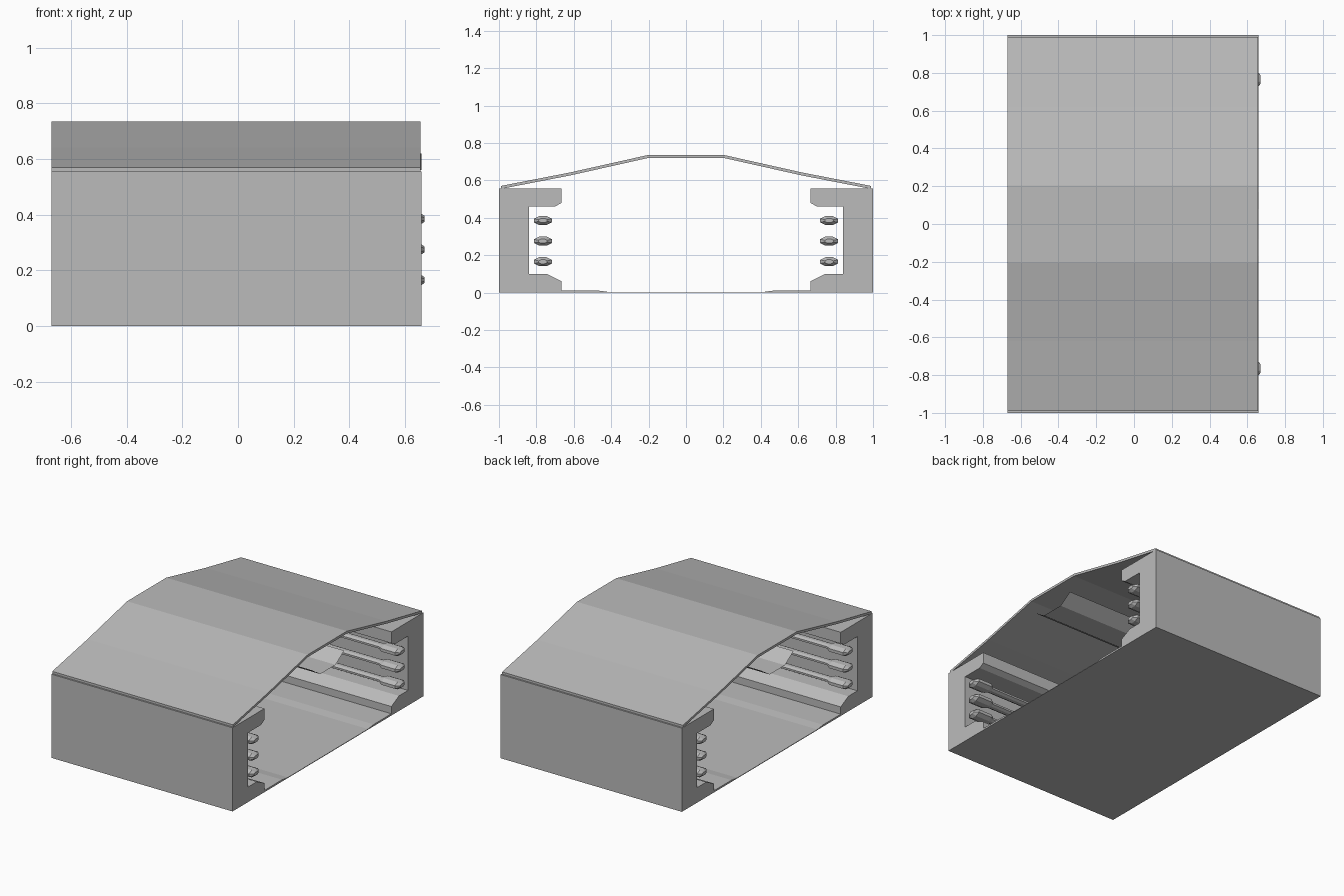
import bpy, bmesh, math

cube = bpy.data.objects.get("Cube")
if cube:
    bpy.data.objects.remove(cube, do_unlink=True)

GREY = (0.5, 0.5, 0.5, 1)
grey = bpy.data.materials.new("plain_grey")
grey.use_nodes = True
grey.diffuse_color = GREY
grey.node_tree.nodes["Principled BSDF"].inputs["Base Color"].default_value = GREY

X0, X1 = -0.67, 0.66


def finish(name, bm, solid=True):
    if solid:
        bmesh.ops.recalc_face_normals(bm, faces=bm.faces)
    mesh = bpy.data.meshes.new(name)
    bm.to_mesh(mesh)
    bm.free()
    mesh.materials.append(grey)
    obj = bpy.data.objects.new(name, mesh)
    bpy.context.collection.objects.link(obj)
    return obj


def extrude_profile(name, points, side=1, x0=X0, x1=X1):
    """Closed (y, z) outline swept along x."""
    bm = bmesh.new()
    face = bm.faces.new([bm.verts.new((x0, side * y, z)) for y, z in points])
    ext = bmesh.ops.extrude_face_region(bm, geom=[face])
    verts = [v for v in ext["geom"] if isinstance(v, bmesh.types.BMVert)]
    bmesh.ops.translate(bm, verts=verts, vec=(x1 - x0, 0, 0))
    return finish(name, bm)


def sheet(name, points, x0=X0, x1=X1):
    """Open (y, z) line swept along x as a thin sheet."""
    bm = bmesh.new()
    rows = [[bm.verts.new((x, y, z)) for x in (x0, x1)] for y, z in points]
    for a, b in zip(rows, rows[1:]):
        bm.faces.new((a[0], a[1], b[1], b[0]))
    return finish(name, bm, False)


def lathe_x(name, stations, y, z, sides=8):
    """Oval rings (x, half width, half height) joined along x."""
    bm = bmesh.new()
    rings = []
    for x, ry, rz in stations:
        angles = [2 * math.pi * (i + 0.5) / sides for i in range(sides)]
        rings.append([bm.verts.new((x, y + ry * math.cos(t), z + rz * math.sin(t)))
                      for t in angles])
    for a, b in zip(rings, rings[1:]):
        for i in range(sides):
            j = (i + 1) % sides
            bm.faces.new((a[i], a[j], b[j], b[i]))
    bm.faces.new(rings[0])
    bm.faces.new(rings[-1])
    return finish(name, bm)


# Side walls: C-shaped channels with chamfered lips
wall = [(1, 0), (1, 0.555), (0.665, 0.555), (0.665, 0.48), (0.70, 0.46),
        (0.84, 0.46), (0.84, 0.10), (0.745, 0.10), (0.665, 0.06), (0.665, 0)]
# Low floor strips tapering towards the middle
strip = [(0.665, 0), (0.665, 0.012), (0.48, 0.012), (0.42, 0.004), (0.42, 0)]
for side, label in ((-1, "front"), (1, "back")):
    extrude_profile(label + "_wall", wall, side)
    extrude_profile(label + "_floor_strip", strip, side)

    # Three pipes in each channel with swollen couplings at both ends
    for n, z in enumerate((0.165, 0.275, 0.385)):
        y = side * 0.765
        lathe_x(f"{label}_pipe_{n + 1}", [(X0 + 0.1, 0.03, 0.016), (X1 - 0.1, 0.03, 0.016)], y, z)
        for end, tip in ((1, 0.67), (-1, 0.67)):
            shape = [(tip, 0.025, 0.012), (tip - 0.02, 0.052, 0.026),
                     (tip - 0.12, 0.052, 0.026), (tip - 0.15, 0.03, 0.016)]
            lathe_x(f"{label}_coupling_{n + 1}_{'left' if end > 0 else 'right'}",
                    [(end * x, ry, rz) for x, ry, rz in shape], y, z)

# Floor slab
extrude_profile("floor", [(-0.67, 0), (0.67, 0), (0.67, 0.004), (-0.67, 0.004)])

# Faceted roof shell
half = [(0.99, 0.57), (0.62, 0.642), (0.205, 0.735)]
top = half + [(-y, z) for y, z in reversed(half)]
under = [(y, z - 0.016) for y, z in reversed(top)]
extrude_profile("roof", top + under, x1=0.656)

# Shallow tray hanging under the roof
sheet("ceiling_tray", [(-0.17, 0.62), (-0.08, 0.56), (0.08, 0.56), (0.17, 0.62)])
